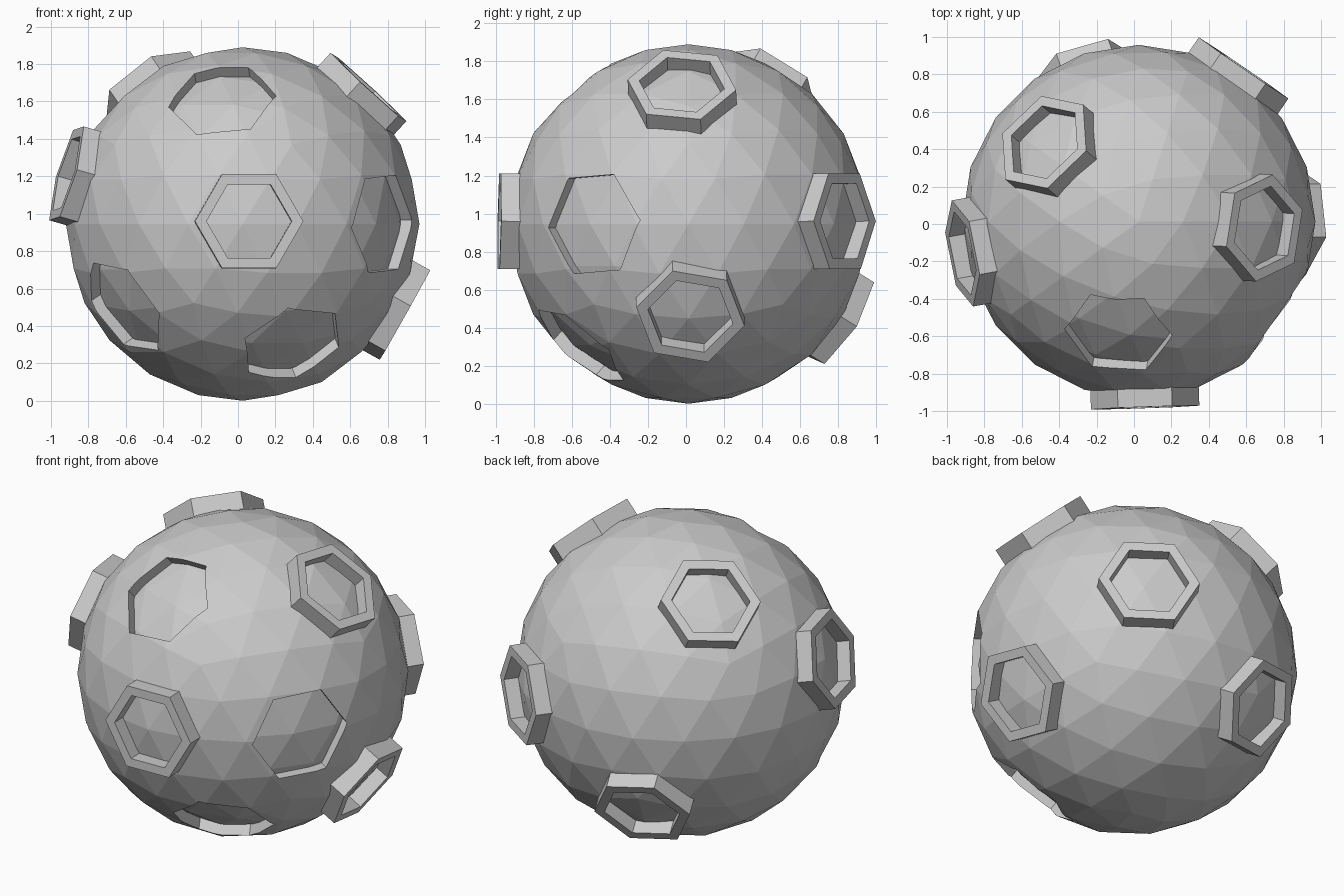
import bpy, bmesh
from math import sin, cos, radians
from mathutils import Vector

if "Cube" in bpy.data.objects:
    bpy.data.objects.remove(bpy.data.objects["Cube"])

CENTRE = Vector((0.025, 0.013, 0.945))
RADIUS = 0.945
FLOOR = 0.88        # radius of the recess floors
HEX_OUT, HEX_IN = 0.29, 0.228
RIM_TOP, RIM_BASE = 0.995, 0.86

# outward direction and twist (degrees) of every raised rim and every recess
RIMS = {
    "front_rim": ((0.035, -1.0, 0.015), 0),
    "upper_right_rim": ((0.675, -0.035, 0.735), -8),
    "upper_back_rim": ((-0.505, 0.425, 0.745), -8),
    "left_rim": ((-0.94, -0.17, 0.27), 4),
    "lower_right_rim": ((0.865, 0.01, -0.485), -11),
    "right_back_rim": ((0.56, 0.82, 0.015), 0),
    "lower_back_rim": ((-0.29, 0.80, -0.50), 8),
}
RECESSES = [
    ((-0.11, -0.60, 0.665), 9),
    ((0.75, -0.50, 0.0), 4),
    ((-0.63, -0.46, -0.445), -7),
    ((0.265, -0.57, -0.64), -7),
]


def hexagon(bm, direction, twist, distance, radius):
    """Six vertices facing outward at a distance from the ball centre."""
    n = Vector(direction).normalized()
    h = Vector((0, 0, 1)).cross(n).normalized()
    u = n.cross(h)
    angles = [radians(twist + 60 * k) for k in range(6)]
    return [bm.verts.new(CENTRE + n * distance + (h * cos(a) + u * sin(a)) * radius)
            for a in angles]


def bridge(bm, a, b):
    for i in range(6):
        j = (i + 1) % 6
        bm.faces.new((a[i], a[j], b[j], b[i]))


def finish(bm, name):
    bmesh.ops.recalc_face_normals(bm, faces=bm.faces)
    mesh = bpy.data.meshes.new(name)
    bm.to_mesh(mesh)
    bm.free()
    obj = bpy.data.objects.new(name, mesh)
    bpy.context.collection.objects.link(obj)
    return obj


def ball(name, radius):
    bpy.ops.mesh.primitive_ico_sphere_add(subdivisions=3, radius=radius, location=CENTRE)
    obj = bpy.context.object
    obj.name = name
    return obj


def subtract(obj, tool):
    mod = obj.modifiers.new("cut", 'BOOLEAN')
    mod.operation = 'DIFFERENCE'
    mod.solver = 'EXACT'
    mod.object = tool
    bpy.context.view_layer.objects.active = obj
    bpy.ops.object.modifier_apply(modifier=mod.name)
    bpy.data.objects.remove(tool)


# ball with shallow hexagonal recesses whose floors follow the facets
bm = bmesh.new()
for direction, twist in RECESSES:
    low = hexagon(bm, direction, twist, 0.7, HEX_OUT)
    high = hexagon(bm, direction, twist, 1.1, HEX_OUT)
    bridge(bm, low, high)
    bm.faces.new(low)
    bm.faces.new(high)
cutter = finish(bm, "recess_cutter")
cutter.hide_render = True
subtract(cutter, ball("floor_cutter", FLOOR))
subtract(ball("ball", RADIUS), cutter)

# raised hexagonal rims
for name, (direction, twist) in RIMS.items():
    bm = bmesh.new()
    loops = [hexagon(bm, direction, twist, d, r) for d, r in (
        (RIM_BASE, HEX_OUT), (RIM_TOP, HEX_OUT), (RIM_TOP, HEX_IN), (RIM_BASE, HEX_IN))]
    for k in range(4):
        bridge(bm, loops[k], loops[(k + 1) % 4])
    finish(bm, name)
